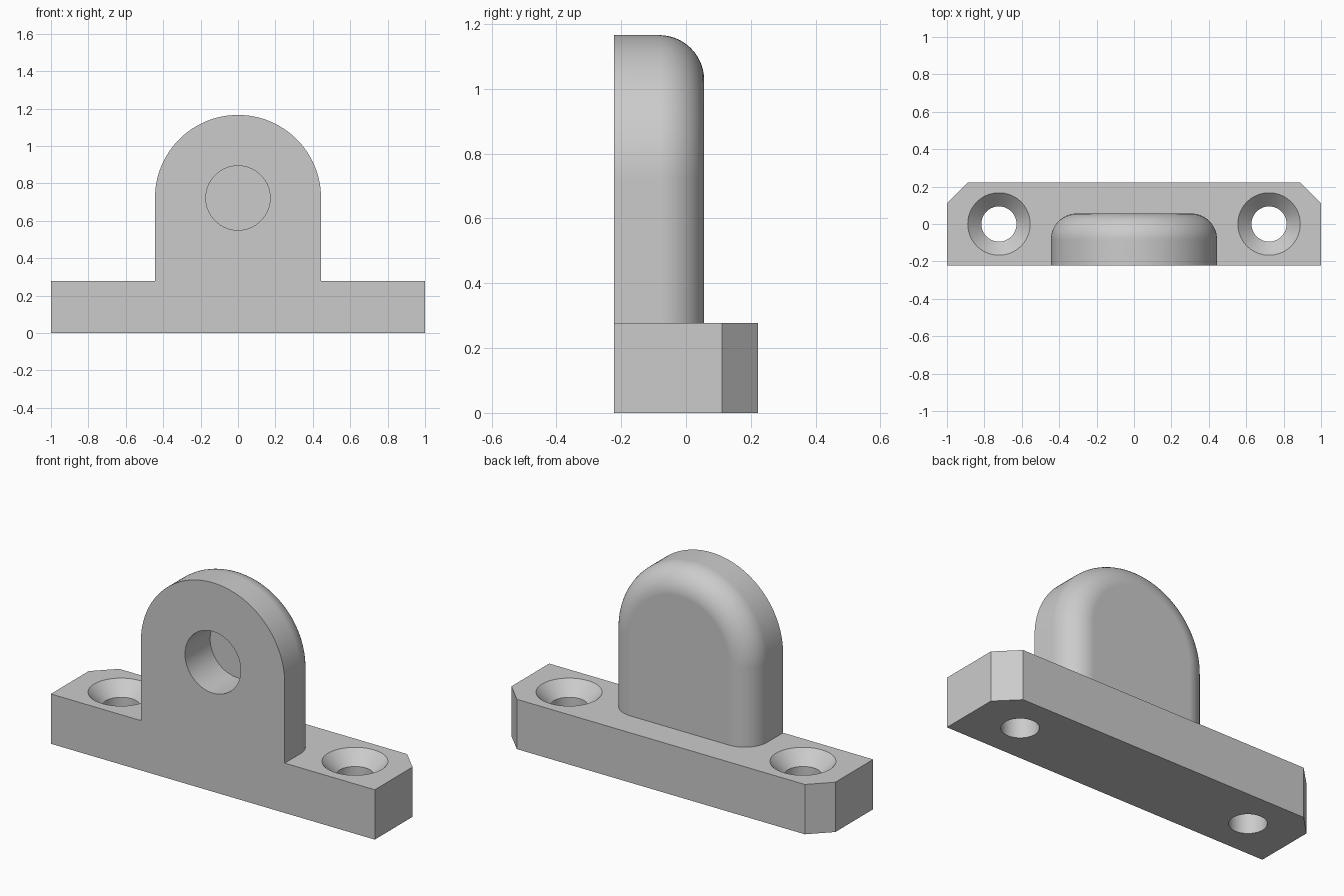
import bpy, bmesh
from math import sin, cos, pi, radians

if "Cube" in bpy.data.objects:
    bpy.data.objects.remove(bpy.data.objects["Cube"], do_unlink=True)

# Main sizes
FRONT, BACK = -0.222, 0.222
BASE_TOP = 0.278
CHAMFER = 0.111
LUG_RADIUS, LUG_CENTRE, LUG_BACK, FILLET = 0.444, 0.722, 0.056, 0.139
ARC_STEPS, FILLET_STEPS, HOLE_STEPS = 64, 14, 64

grey = bpy.data.materials.new("plain grey")
grey.use_nodes = True
colour = (0.6, 0.6, 0.6, 1)
grey.diffuse_color = colour
grey.node_tree.nodes["Principled BSDF"].inputs["Base Color"].default_value = colour


def loft(name, rings):
    """Closed solid through rings that all have the same number of points."""
    bm = bmesh.new()
    rows = [[bm.verts.new(p) for p in ring] for ring in rings]
    for a, b in zip(rows, rows[1:]):
        for i in range(len(a)):
            j = (i + 1) % len(a)
            if i < len(a) - 1 or len(rows) == 2 or not name.startswith("lug"):
                bm.faces.new((a[i], a[j], b[j], b[i]))
    if name.startswith("lug"):  # single flat underside
        bm.faces.new([r[0] for r in rows] + [r[-1] for r in reversed(rows)])
    bm.faces.new(rows[0])
    bm.faces.new(rows[-1])
    bmesh.ops.recalc_face_normals(bm, faces=bm.faces)
    mesh = bpy.data.meshes.new(name)
    bm.to_mesh(mesh)
    bm.free()
    mesh.materials.append(grey)
    obj = bpy.data.objects.new(name, mesh)
    bpy.context.collection.objects.link(obj)
    return obj


def combine(target, tool, operation):
    """Apply a boolean and delete the tool object."""
    mod = target.modifiers.new("join", 'BOOLEAN')
    mod.operation, mod.object, mod.solver = operation, tool, 'EXACT'
    bpy.context.view_layer.objects.active = target
    bpy.ops.object.modifier_apply(modifier=mod.name)
    bpy.data.objects.remove(tool, do_unlink=True)


def circle(radius, place):
    turns = [2 * pi * i / HOLE_STEPS for i in range(HOLE_STEPS)]
    return [place(radius * cos(t), radius * sin(t)) for t in turns]


# Base plate with chamfered back corners
outline = [(-1, FRONT), (1, FRONT), (1, BACK - CHAMFER), (1 - CHAMFER, BACK),
           (CHAMFER - 1, BACK), (-1, BACK - CHAMFER)]
bracket = loft("mounting_bracket", [[(x, y, z) for x, y in outline] for z in (0, BASE_TOP)])


# Arched lug with a rounded back edge
def arch(w, y):
    arc = [(w * cos(pi * i / ARC_STEPS), y, LUG_CENTRE + w * sin(pi * i / ARC_STEPS))
           for i in range(ARC_STEPS + 1)]
    return [(w, y, 0.1)] + arc + [(-w, y, 0.1)]


rings = [arch(LUG_RADIUS, FRONT)]
for i in range(FILLET_STEPS + 1):
    t = pi / 2 * i / FILLET_STEPS
    rings.append(arch(LUG_RADIUS - FILLET * (1 - cos(t)), LUG_BACK - FILLET * (1 - sin(t))))
combine(bracket, loft("lug", rings), 'UNION')

# Blind pin hole in the front of the lug
pin = loft("pin_hole", [circle(0.172, lambda a, b: (a, y, LUG_CENTRE + b)) for y in (FRONT - 0.1, 0)])
combine(bracket, pin, 'DIFFERENCE')

# Countersunk screw holes
screw_profile = [(0.094, -0.1), (0.094, BASE_TOP - 0.073), (0.167, BASE_TOP), (0.167, BASE_TOP + 0.1)]
for side in (-0.722, 0.722):
    screw = loft("screw_hole", [circle(r, lambda a, b: (side + a, b, z)) for r, z in screw_profile])
    combine(bracket, screw, 'DIFFERENCE')

# Merge flush faces, then smooth the curved surfaces only
bm = bmesh.new()
bm.from_mesh(bracket.data)
bmesh.ops.remove_doubles(bm, verts=bm.verts, dist=0.00001)
bmesh.ops.dissolve_limit(bm, angle_limit=radians(0.1), verts=bm.verts, edges=bm.edges)
bm.to_mesh(bracket.data)
bm.free()
bpy.ops.object.select_all(action='DESELECT')
bracket.select_set(True)
bpy.context.view_layer.objects.active = bracket
bpy.ops.object.shade_smooth_by_angle(angle=radians(30))
weighted = bracket.modifiers.new("flat faces stay flat", 'WEIGHTED_NORMAL')
weighted.keep_sharp = True
